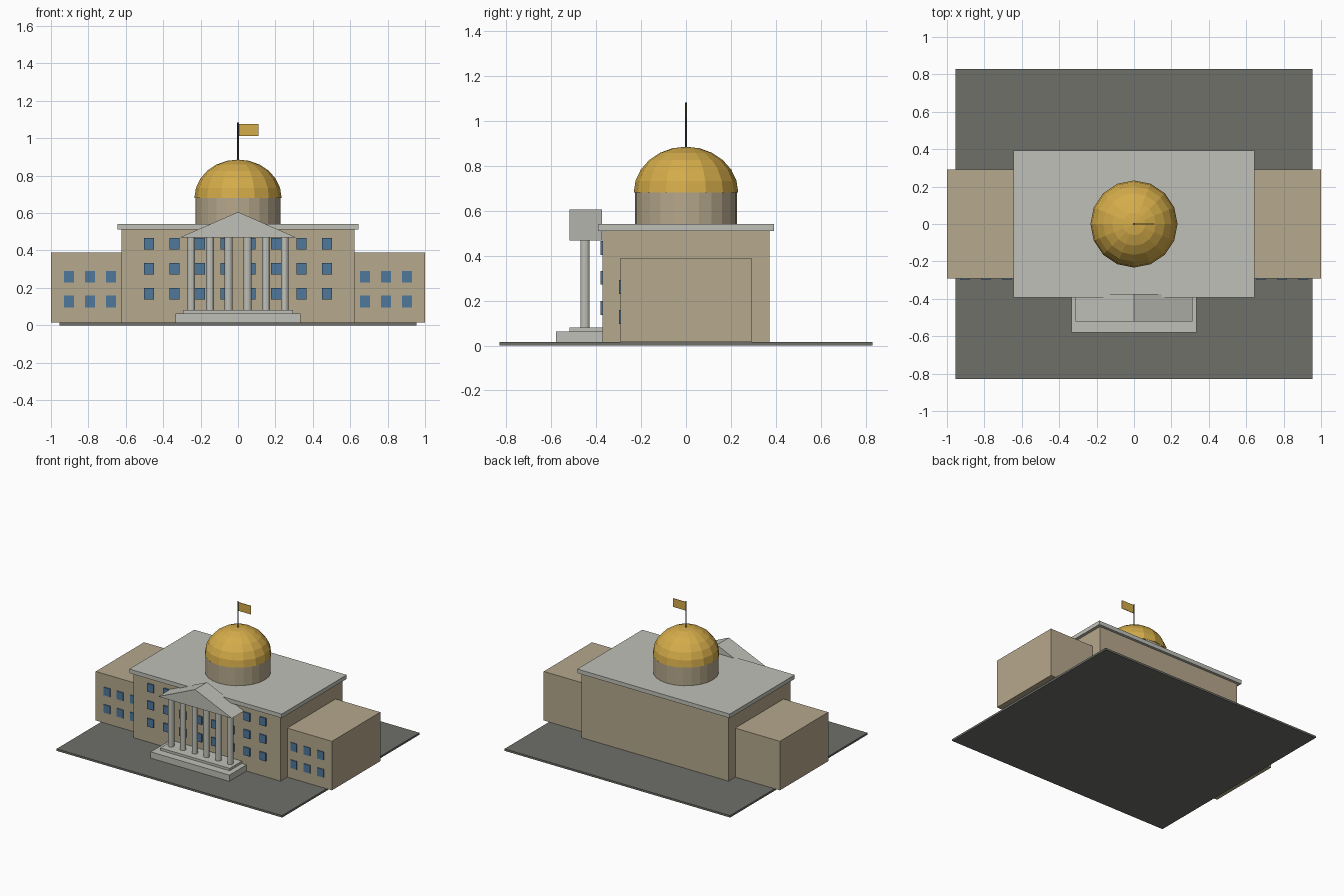
import bpy, bmesh, math

if "Cube" in bpy.data.objects:
    bpy.data.objects.remove(bpy.data.objects["Cube"])


def material(name, rgb):
    m = bpy.data.materials.new(name)
    lin = [(c / 255 / 12.92) if c < 10 else ((c / 255 + 0.055) / 1.055) ** 2.4 for c in rgb]
    m.diffuse_color = (*lin, 1)
    m.use_nodes = True
    m.node_tree.nodes["Principled BSDF"].inputs["Base Color"].default_value = m.diffuse_color
    return m


TAN = material("tan_stone", (182, 168, 140))
PALE = material("pale_stone", (192, 192, 184))
PAVING = material("dark_paving", (110, 112, 105))
GOLD = material("gold", (212, 172, 74))
GLASS = material("blue_glass", (78, 120, 156))
METAL = material("dark_metal", (66, 66, 66))


def finish(name, bm, mat):
    bmesh.ops.recalc_face_normals(bm, faces=bm.faces)
    me = bpy.data.meshes.new(name)
    bm.to_mesh(me)
    bm.free()
    me.materials.append(mat)
    ob = bpy.data.objects.new(name, me)
    bpy.context.collection.objects.link(ob)
    return ob


def box(name, x, y, z, mat):
    """Box from (min, max) ranges."""
    bm = bmesh.new()
    bmesh.ops.create_cube(bm, size=1)
    for v in bm.verts:
        for i, (lo, hi) in enumerate((x, y, z)):
            v.co[i] = lo if v.co[i] < 0 else hi
    return finish(name, bm, mat)


def cylinder(name, x, y, z, r, sides, mat):
    bm = bmesh.new()
    bmesh.ops.create_cone(bm, cap_ends=True, segments=sides, radius1=r, radius2=r, depth=z[1] - z[0])
    bmesh.ops.translate(bm, verts=bm.verts, vec=(x, y, (z[0] + z[1]) / 2))
    return finish(name, bm, mat)


def window(name, x, wall_y, z, depth):
    return box(name, (x - 0.027, x + 0.027), (wall_y - depth, wall_y + 0.002),
               (z - 0.031, z + 0.031), GLASS)


# Ground, main block and roof slab
box("ground_slab", (-0.955, 0.955), (-0.83, 0.83), (0, 0.015), PAVING)
box("main_block", (-0.622, 0.622), (-0.373, 0.373), (0.015, 0.511), TAN)
box("roof_slab", (-0.645, 0.645), (-0.393, 0.393), (0.511, 0.542), PALE)

# Side wings with their windows
for side, s in (("left", -1), ("right", 1)):
    box(f"{side}_wing", sorted((s * 0.622, s * 1.0)), (-0.292, 0.292), (0.015, 0.39), TAN)
    for x in (0.679, 0.791, 0.904):
        for z in (0.127, 0.26):
            window(f"{side}_wing_window", s * x, -0.292, z, 0.006)

# Main front windows
for i in range(8):
    for z in (0.168, 0.302, 0.435):
        window("main_window", (i - 3.5) * 0.1357, -0.373, z, 0.009)

# Portico: steps, columns and pediment
box("lower_step", (-0.333, 0.333), (-0.58, -0.37), (0.015, 0.063), PALE)
box("upper_step", (-0.294, 0.294), (-0.52, -0.37), (0.063, 0.081), PALE)
for i in range(6):
    cylinder("portico_column", (i - 2.5) * 0.1, -0.45, (0.081, 0.47), 0.021, 12, PALE)

bm = bmesh.new()
gable = bm.faces.new([bm.verts.new((x, -0.52, z)) for x, z in ((-0.312, 0.469), (0.312, 0.469), (0, 0.606))])
ext = bmesh.ops.extrude_face_region(bm, geom=[gable], use_keep_orig=True)
bmesh.ops.translate(bm, vec=(0, 0.146, 0),
                    verts=[g for g in ext["geom"] if isinstance(g, bmesh.types.BMVert)])
finish("pediment", bm, PALE)

# Drum and half-sphere dome
cylinder("dome_drum", 0, 0, (0.542, 0.684), 0.228, 24, TAN)
bm = bmesh.new()
bmesh.ops.create_uvsphere(bm, u_segments=16, v_segments=12, radius=0.233)
bmesh.ops.bisect_plane(bm, geom=bm.verts[:] + bm.edges[:] + bm.faces[:], dist=1e-5,
                       plane_co=(0, 0, 0), plane_no=(0, 0, 1), clear_inner=True)
bmesh.ops.holes_fill(bm, edges=[e for e in bm.edges if e.is_boundary], sides=0)
for v in bm.verts:
    v.co.z = v.co.z * 0.88 + 0.681
finish("dome", bm, GOLD)

# Flagpole and flag
cylinder("flagpole", 0, 0, (0.87, 1.084), 0.005, 8, METAL)
box("flag", (0.004, 0.11), (-0.002, 0.002), (1.012, 1.077), GOLD)
